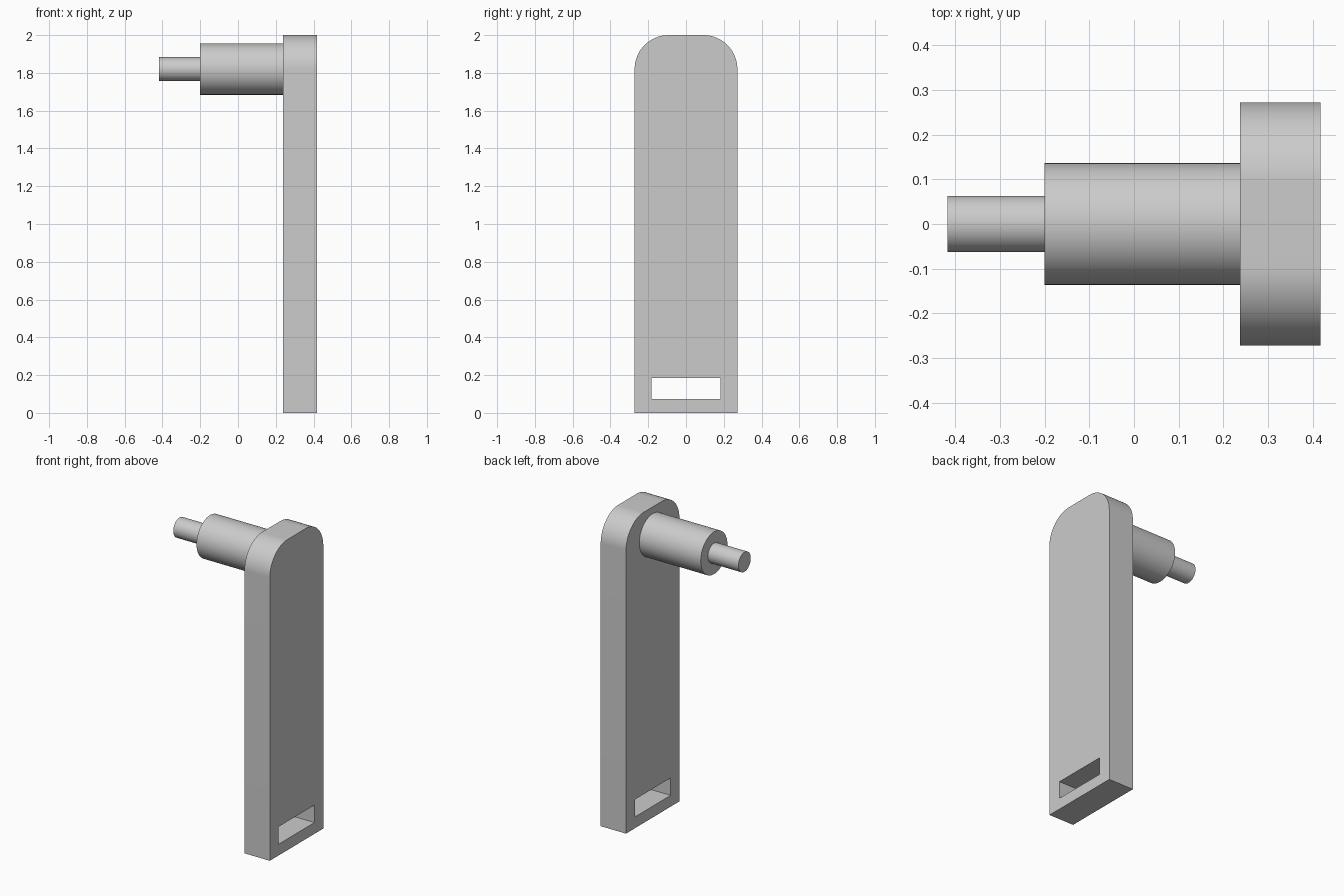
import bpy, bmesh
from math import sin, cos, pi, radians
from mathutils import Vector

cube = bpy.data.objects.get("Cube")
if cube:
    bpy.data.objects.remove(cube, do_unlink=True)

grey = bpy.data.materials.new("plain grey")
grey.use_nodes = True
color = (0.6, 0.6, 0.6, 1)
grey.diffuse_color = color
grey.node_tree.nodes["Principled BSDF"].inputs["Base Color"].default_value = color

AXIS_Z = 1.82
ARM_IN, ARM_OUT = 0.237, 0.417
HALF_WIDTH, CORNER = 0.272, 0.18


def prism(name, outline, x0, x1):
    """Extrude a (y, z) outline along x."""
    bm = bmesh.new()
    face = bm.faces.new([bm.verts.new((x0, y, z)) for y, z in outline])
    moved = bmesh.ops.extrude_face_region(bm, geom=[face])["geom"]
    bmesh.ops.translate(bm, vec=Vector((x1 - x0, 0, 0)),
                        verts=[v for v in moved if isinstance(v, bmesh.types.BMVert)])
    bmesh.ops.recalc_face_normals(bm, faces=bm.faces)
    mesh = bpy.data.meshes.new(name)
    bm.to_mesh(mesh)
    bm.free()
    mesh.materials.append(grey)
    obj = bpy.data.objects.new(name, mesh)
    bpy.context.collection.objects.link(obj)
    return obj


def arc(cy, cz, r, start, end, steps):
    angles = [start + (end - start) * i / steps for i in range(steps + 1)]
    return [(cy + r * cos(a), cz + r * sin(a)) for a in angles]


def smooth(obj):
    bpy.ops.object.select_all(action="DESELECT")
    obj.select_set(True)
    bpy.context.view_layer.objects.active = obj
    bpy.ops.object.shade_smooth_by_angle(angle=radians(30))


# Flat arm with two rounded upper corners
cy, cz = HALF_WIDTH - CORNER, 2 - CORNER
outline = [(-HALF_WIDTH, 0), (HALF_WIDTH, 0)]
outline += arc(cy, cz, CORNER, 0, pi / 2, 24)
outline += arc(-cy, cz, CORNER, pi / 2, pi, 24)
arm = prism("arm", outline, ARM_IN, ARM_OUT)

# Rectangular slot through the lower end
slot = [(-0.182, 0.073), (0.182, 0.073), (0.182, 0.185), (-0.182, 0.185)]
cutter = prism("slot_cutter", slot, ARM_IN - 0.1, ARM_OUT + 0.1)
cutter.hide_render = True
cut = arm.modifiers.new("slot", "BOOLEAN")
cut.operation, cut.solver, cut.object = "DIFFERENCE", "EXACT", cutter
bpy.context.view_layer.objects.active = arm
bpy.ops.object.modifier_apply(modifier=cut.name)
bpy.data.objects.remove(cutter, do_unlink=True)
smooth(arm)

# Stepped round shaft: thick collar, then thin end pin
for name, radius, x0, x1 in (("collar", 0.136, -0.2, ARM_IN),
                             ("end_pin", 0.063, -0.417, -0.2)):
    smooth(prism(name, arc(0, AXIS_Z, radius, 0, 2 * pi, 64)[:-1], x0, x1))
